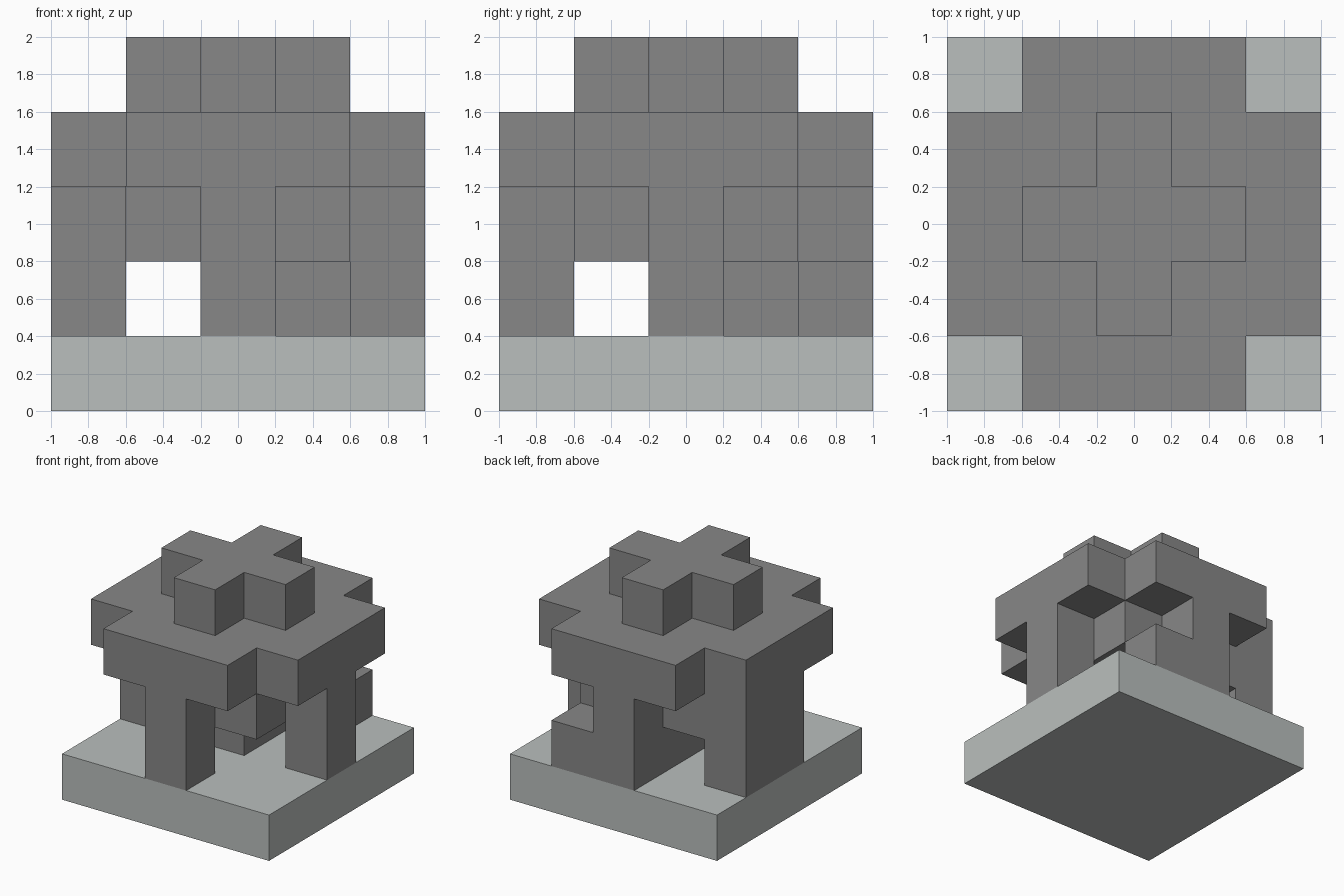
import bpy, bmesh, math
from mathutils import Vector

CELL = 0.4

if "Cube" in bpy.data.objects:
    bpy.data.objects.remove(bpy.data.objects["Cube"], do_unlink=True)


def make_material(name, colour):
    mat = bpy.data.materials.new(name)
    mat.use_nodes = True
    mat.diffuse_color = (*colour, 1)
    mat.node_tree.nodes["Principled BSDF"].inputs["Base Color"].default_value = (*colour, 1)
    return mat


pale = make_material("pale grey", (0.49, 0.52, 0.51))
dark = make_material("mid grey", (0.242, 0.242, 0.242))

# Floor plans of each level, back row first, front row last
FULL = ["#####"] * 5
PILLARS = ["..##.",
           "#.#..",
           "#.#.#",
           ".....",
           "..#.."]
BRACES = ["..#..",
          "####.",
          "#.###",
          "...#.",
          "..#.."]
ROOF = [".###.",
        "#####",
        "#####",
        "#####",
        ".###."]
CROSS = [".....",
         "..#..",
         ".###.",
         "..#..",
         "....."]
PARTS = [("base", FULL, pale), ("pillars", PILLARS, dark), ("braces", BRACES, dark),
         ("roof", ROOF, dark), ("roof_cross", CROSS, dark)]


def level_cells(plan, level):
    return {(i, 4 - row, level) for row, line in enumerate(plan)
            for i, mark in enumerate(line) if mark == "#"}


solid = set()
for level, (name, plan, mat) in enumerate(PARTS):
    solid |= level_cells(plan, level)


def add_side(bm, cell, axis, sign):
    """Add the square on one side of a cell, wound to face outward."""
    normal, u = Vector(), Vector()
    normal[axis] = sign
    u[(axis + 1) % 3] = 1
    v = normal.cross(u)
    centre = Vector(cell) + Vector((-2, -2, 0.5)) + normal / 2
    corners = [centre + (u * a + v * b) / 2 for a, b in ((-1, -1), (1, -1), (1, 1), (-1, 1))]
    bm.faces.new([bm.verts.new(c * CELL) for c in corners])


# Each level becomes one part made only of its exposed sides
for level, (name, plan, mat) in enumerate(PARTS):
    bm = bmesh.new()
    for cell in sorted(level_cells(plan, level)):
        for axis in range(3):
            for sign in (-1, 1):
                neighbour = list(cell)
                neighbour[axis] += sign
                if tuple(neighbour) not in solid:
                    add_side(bm, cell, axis, sign)
    bmesh.ops.remove_doubles(bm, verts=bm.verts, dist=0.001)
    bmesh.ops.dissolve_limit(bm, angle_limit=math.radians(1), verts=bm.verts, edges=bm.edges)
    mesh = bpy.data.meshes.new(name)
    bm.to_mesh(mesh)
    bm.free()
    mesh.materials.append(mat)
    bpy.context.collection.objects.link(bpy.data.objects.new(name, mesh))
